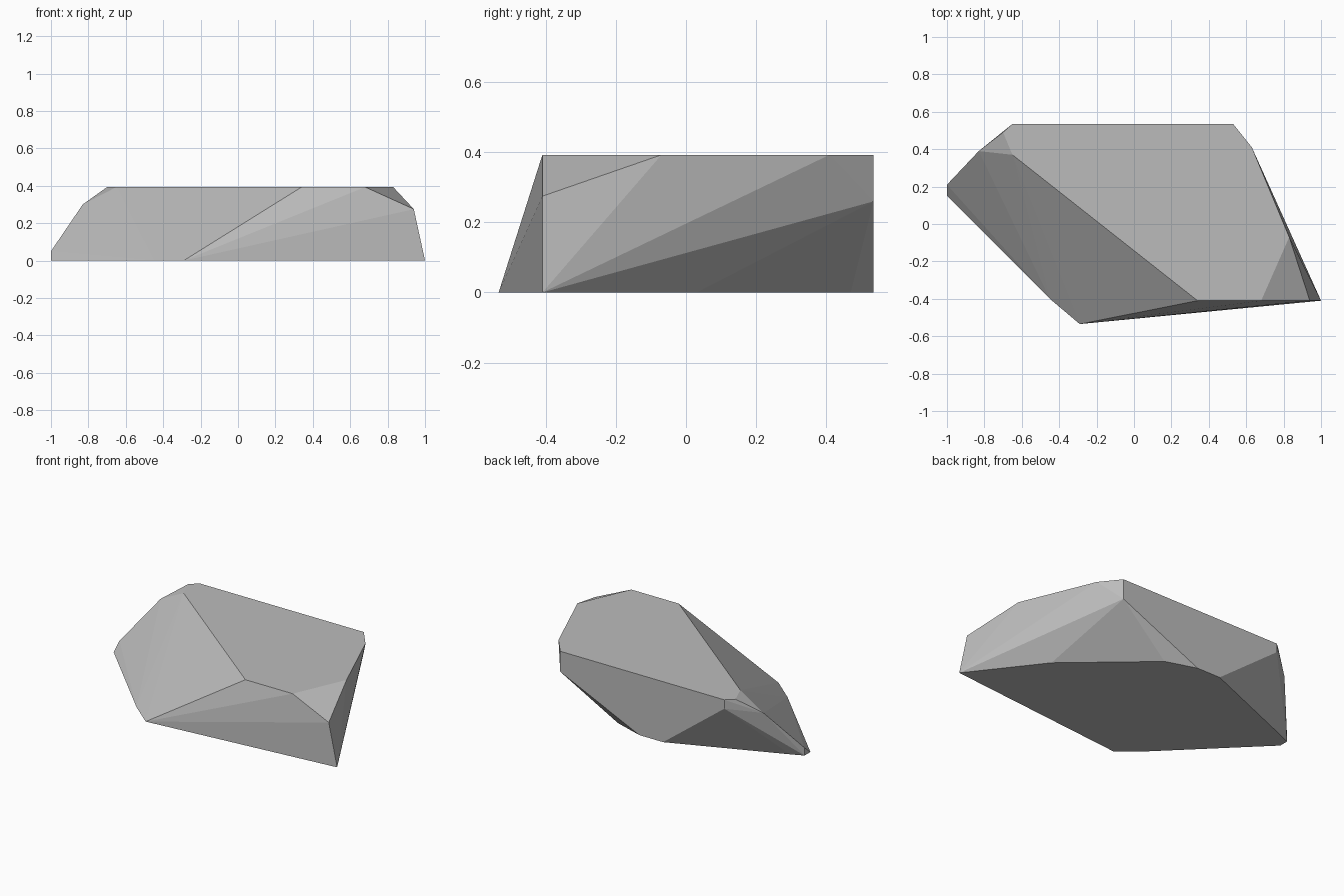
import bpy
import bmesh

# Remove the default cube only
cube = bpy.data.objects.get("Cube")
if cube:
    bpy.data.objects.remove(cube, do_unlink=True)

HEIGHT = 0.393
BACK = 0.535


def make_material(name, color):
    material = bpy.data.materials.new(name)
    material.use_nodes = True
    material.diffuse_color = color
    material.node_tree.nodes["Principled BSDF"].inputs["Base Color"].default_value = color
    return material


def build_rock(name, points, material):
    """Wrap a faceted convex shell around the given corner points."""
    bm = bmesh.new()
    corners = [bm.verts.new(point) for point in points]
    result = bmesh.ops.convex_hull(bm, input=corners)
    leftovers = {v for v in result["geom_interior"] + result["geom_unused"]
                 if isinstance(v, bmesh.types.BMVert) and not v.link_faces}
    bmesh.ops.delete(bm, geom=list(leftovers), context="VERTS")
    bmesh.ops.dissolve_limit(bm, angle_limit=0.01, verts=bm.verts, edges=bm.edges)
    bmesh.ops.recalc_face_normals(bm, faces=bm.faces)
    mesh = bpy.data.meshes.new(name)
    bm.to_mesh(mesh)
    bm.free()
    mesh.materials.append(material)
    rock = bpy.data.objects.new(name, mesh)
    bpy.context.collection.objects.link(rock)
    return rock


# Outline where the rock meets the ground
base_outline = [
    (1, -0.41), (0.66, 0.03), (0.16, 0.47), (-0.04, BACK), (-0.21, BACK),
    (-0.92, 0.245), (-1, 0.21), (-1, 0.15), (-0.45, -0.4), (-0.29, -BACK),
]

# Outline of the flat top
top_outline = [
    (0.34, -0.41), (0.68, -0.41), (0.83, -0.07), (0.63, 0.41), (0.53, BACK),
    (-0.65, BACK), (-0.7, 0.49), (-0.65, 0.37),
]

# Chipped corners between base and top
shoulders = [
    (0.94, -0.41, 0.275), (0.53, BACK, 0.26), (-0.65, BACK, 0.335),
    (-0.83, 0.39, 0.3), (-1, 0.21, 0.05),
]

points = [(x, y, 0) for x, y in base_outline]
points += [(x, y, HEIGHT) for x, y in top_outline]
points += shoulders

stone_grey = make_material("stone grey", (0.5, 0.5, 0.5, 1))
build_rock("flat_rock", points, stone_grey)
